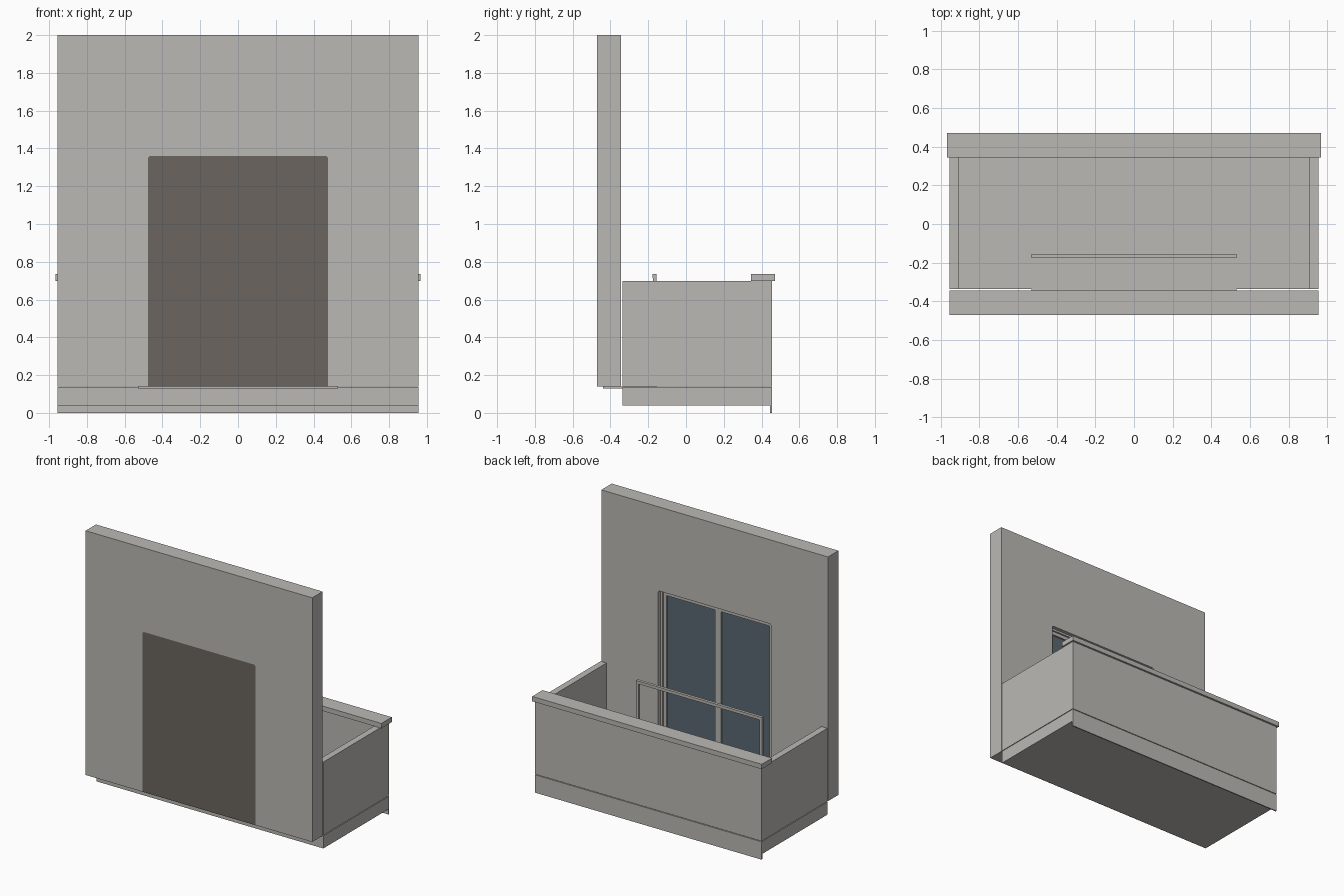
import bpy
import bmesh

cube = bpy.data.objects.get("Cube")
if cube:
    bpy.data.objects.remove(cube, do_unlink=True)


def lin(c):
    c /= 255
    return c / 12.92 if c <= 0.04045 else ((c + 0.055) / 1.055) ** 2.4


def material(name, rgb):
    m = bpy.data.materials.new(name)
    col = (*[lin(c) for c in rgb], 1)
    m.use_nodes = True
    bsdf = next(n for n in m.node_tree.nodes if n.type == 'BSDF_PRINCIPLED')
    bsdf.inputs["Base Color"].default_value = col
    bsdf.inputs["Roughness"].default_value = 0.8
    m.diffuse_color = col
    return m


CONCRETE = material("warm grey plaster", (187, 185, 180))
BROWN = material("dark brown", (107, 101, 94))
GLASS = material("blue grey glass", (88, 104, 113))


def finish(name, bm, mat):
    bmesh.ops.recalc_face_normals(bm, faces=bm.faces)
    me = bpy.data.meshes.new(name)
    bm.to_mesh(me)
    bm.free()
    me.materials.append(mat)
    ob = bpy.data.objects.new(name, me)
    bpy.context.collection.objects.link(ob)
    return ob


def add_box(bm, x, y, z):
    """Box between the given (min, max) ranges."""
    vs = bmesh.ops.create_cube(bm, size=1)["verts"]
    for v in vs:
        v.co = [r[0] if c < 0 else r[1] for r, c in zip((x, y, z), v.co)]


def boxes(name, mat, *ranges):
    bm = bmesh.new()
    for r in ranges:
        add_box(bm, *r)
    return finish(name, bm, mat)


def slab_from_profile(name, mat, pts, y0, y1):
    """Extrude an (x, z) outline from y0 to y1."""
    bm = bmesh.new()
    face = bm.faces.new([bm.verts.new((x, y0, z)) for x, z in pts])
    out = bmesh.ops.extrude_face_region(bm, geom=[face])["geom"]
    for v in out:
        if isinstance(v, bmesh.types.BMVert):
            v.co.y = y1
    return finish(name, bm, mat)


W = 0.955            # half width of the wall and balcony
D = 0.476            # half width of the door opening
TOP = 1.36           # top of the door opening
BASE = 0.14          # underside of the wall
FRONT, BACK = -0.47, -0.345
C = 0.01             # corner cut of the opening

# House wall with the door opening
arch = [(-D, BASE), (-D, TOP - C), (-D + C, TOP), (D - C, TOP), (D, TOP - C), (D, BASE)]
slab_from_profile("wall", CONCRETE,
                  [(-W, BASE)] + arch + [(W, BASE), (W, 2), (-W, 2)], FRONT, BACK)

# Dark panel closing the opening, flush with the front
slab_from_profile("door_backing", BROWN, arch, FRONT, -0.42)

# Double door: outer frame, two sashes and their glass
Y0, Y1 = -0.42, -0.385
F = 0.015
boxes("door_frame", CONCRETE,
      ((-D, -D + F), (Y0, Y1 + 0.012), (BASE, TOP - C)),
      ((D - F, D), (Y0, Y1 + 0.012), (BASE, TOP - C)),
      ((-D + F, D - F), (Y0, Y1 + 0.012), (TOP - F, TOP)))
S = 0.026
for side, a, b in (("right", -D + F, -0.001), ("left", 0.001, D - F)):
    z0, z1 = BASE, TOP - F
    boxes(side + "_door_sash", CONCRETE,
          ((a, a + S), (Y0, Y1), (z0, z1)),
          ((b - S, b), (Y0, Y1), (z0, z1)),
          ((a + S, b - S), (Y0, Y1), (z0, z0 + S)),
          ((a + S, b - S), (Y0, Y1), (z1 - S, z1)))
    boxes(side + "_door_glass", GLASS,
          ((a + S, b - S), (Y0, Y1 - 0.012), (z0 + S, z1 - S)))

# Balcony floor, fascia with drip edge, and threshold plate
SIDE0, SIDE1 = -0.337, 0.455
boxes("balcony_floor", CONCRETE, ((-W, W), (SIDE0, 0.446), (0.04, 0.136)))
boxes("floor_fascia", CONCRETE, ((-W, W), (0.446, SIDE1), (0.0, 0.136)))
boxes("threshold", CONCRETE, ((-0.53, 0.53), (-0.44, -0.155), (0.13, 0.14)))

# Parapet walls and the wide coping on the outer one
T = 0.05
PAR = 0.698
for side, s in (("right", -1), ("left", 1)):
    boxes(side + "_parapet", CONCRETE,
          (tuple(sorted((s * W, s * (W - T)))), (SIDE0, 0.39), (0.141, PAR)))
boxes("outer_parapet", CONCRETE, ((-W, W), (0.39, SIDE1), (0.141, PAR)))
boxes("coping", CONCRETE, ((-0.967, 0.967), (0.345, 0.47), (PAR, 0.735)))

# Slim guard rail in front of the door
R = 0.53
boxes("guard_rail", CONCRETE,
      ((-R, R), (-0.177, -0.155), (0.713, 0.735)),
      ((-R, -R + 0.02), (-0.175, -0.157), (BASE, 0.713)),
      ((R - 0.02, R), (-0.175, -0.157), (BASE, 0.713)))
